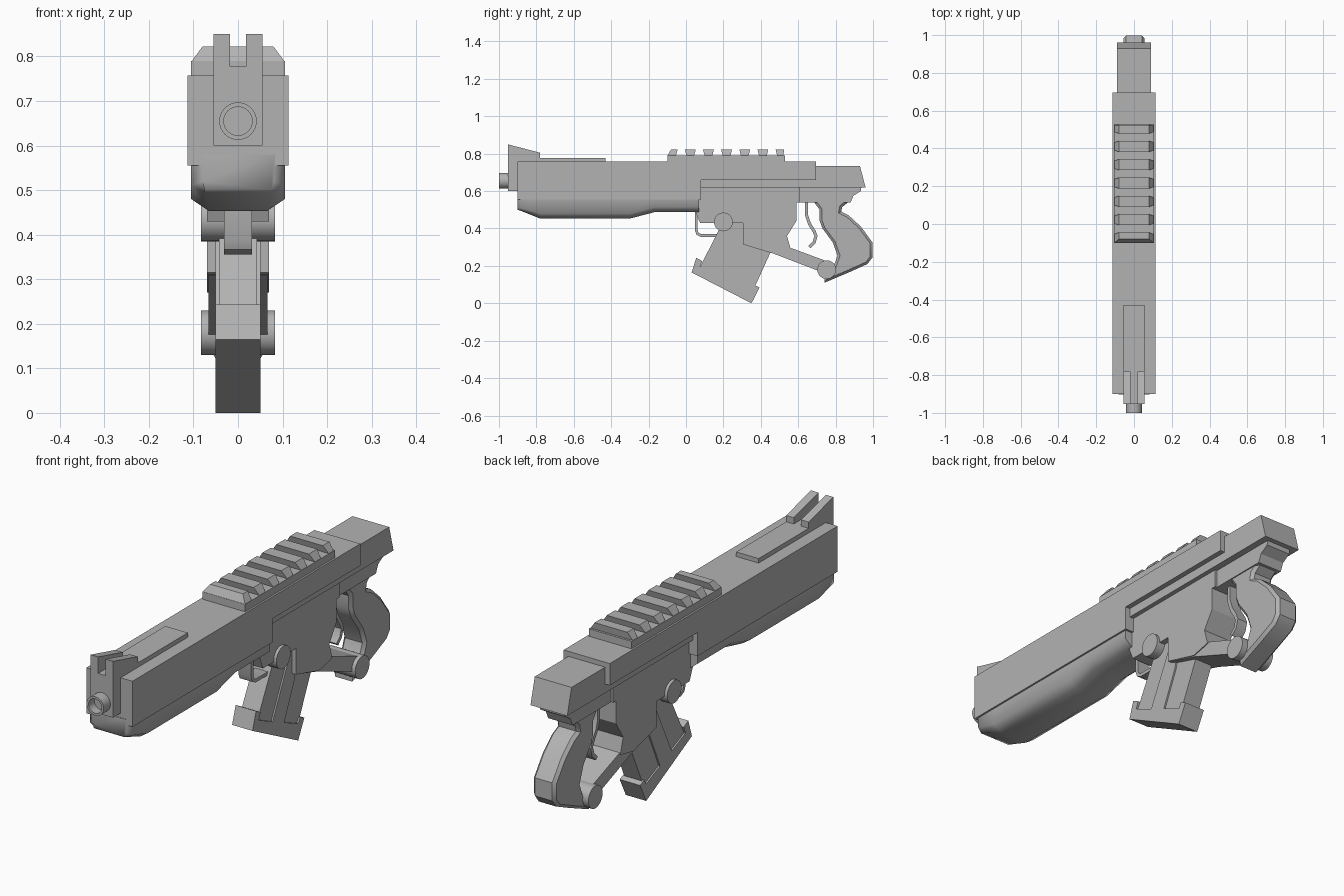
import bpy, bmesh
from math import pi
from mathutils import Vector, Matrix

if "Cube" in bpy.data.objects:
    bpy.data.objects.remove(bpy.data.objects["Cube"])

# Dark grey finish shared by all parts
metal = bpy.data.materials.new("dark_grey")
metal.diffuse_color = (0.45, 0.45, 0.45, 1)
metal.use_nodes = True
metal.node_tree.nodes["Principled BSDF"].inputs["Base Color"].default_value = metal.diffuse_color


def finish(name, bm, smooth=0):
    """Turn a bmesh into an object; smooth is the sharp-edge angle or 0 for flat."""
    bmesh.ops.recalc_face_normals(bm, faces=bm.faces)
    me = bpy.data.meshes.new(name)
    bm.to_mesh(me)
    bm.free()
    me.materials.append(metal)
    ob = bpy.data.objects.new(name, me)
    bpy.context.collection.objects.link(ob)
    if smooth:
        bpy.ops.object.select_all(action='DESELECT')
        ob.select_set(True)
        bpy.context.view_layer.objects.active = ob
        bpy.ops.object.shade_smooth_by_angle(angle=smooth)
    return ob


def prism(name, pts, x1, x0=None, chamfer=0, smooth=0):
    """Side profile (y, z) extruded along x from x0 to x1."""
    x0 = -x1 if x0 is None else x0
    bm = bmesh.new()
    a = [bm.verts.new((x0, y, z)) for y, z in pts]
    b = [bm.verts.new((x1, y, z)) for y, z in pts]
    caps = [bm.faces.new(a), bm.faces.new(b[::-1])]
    n = len(pts)
    for i in range(n):
        j = (i + 1) % n
        bm.faces.new((a[i], b[i], b[j], a[j]))
    bmesh.ops.recalc_face_normals(bm, faces=bm.faces)
    if chamfer:
        edges = list({e for f in caps for e in f.edges})
        bmesh.ops.bevel(bm, geom=edges, offset=chamfer, segments=1,
                        affect='EDGES', clamp_overlap=True)
    return finish(name, bm, smooth)


def box(name, y0, y1, z0, z1, x):
    return prism(name, [(y0, z0), (y1, z0), (y1, z1), (y0, z1)], x)


def strip(name, path, thick, half):
    """Bent metal strip following a side path."""
    p = [Vector(q) for q in path]
    left, right = [], []
    for i, q in enumerate(p):
        t = (p[min(i + 1, len(p) - 1)] - p[max(i - 1, 0)]).normalized()
        n = Vector((-t.y, t.x)) * thick / 2
        left.append(tuple(q + n))
        right.append(tuple(q - n))
    return prism(name, left + right[::-1], half, smooth=0.6)


def loft(name, sections, smooth=0):
    """Skin a row of matching cross-sections."""
    bm = bmesh.new()
    rings = [[bm.verts.new(c) for c in s] for s in sections]
    n = len(rings[0])
    for r, s in zip(rings, rings[1:]):
        for i in range(n):
            j = (i + 1) % n
            bm.faces.new((r[i], r[j], s[j], s[i]))
    bm.faces.new(rings[0])
    bm.faces.new(rings[-1])
    return finish(name, bm, smooth)


def pivot_pin(name, y, z, r, half):
    bm = bmesh.new()
    bmesh.ops.create_cone(bm, cap_ends=True, segments=32, radius1=r, radius2=r,
                          depth=2 * half,
                          matrix=Matrix.Translation((0, y, z)) @ Matrix.Rotation(pi / 2, 4, 'Y'))
    return finish(name, bm, 0.6)


# Upper body: deep at the front, shallower over the receiver
prism("upper_body", [(-0.90, 0.555), (0.08, 0.555), (0.08, 0.66), (0.695, 0.66),
                     (0.695, 0.757), (-0.90, 0.757)], 0.113)
prism("rear_block", [(0.08, 0.62), (0.96, 0.62), (0.93, 0.735), (0.08, 0.735)], 0.09)


# Lower handguard, tapered at the nose
def guard_section(y, w, bw, top, mid, bot):
    return [(-w, y, top), (-w, y, mid), (-bw, y, bot), (bw, y, bot), (w, y, mid), (w, y, top)]


loft("handguard", [guard_section(-0.902, 0.08, 0.075, 0.58, 0.52, 0.50),
                   guard_section(-0.885, 0.105, 0.075, 0.58, 0.51, 0.495),
                   guard_section(-0.78, 0.105, 0.065, 0.58, 0.48, 0.453),
                   guard_section(-0.30, 0.105, 0.065, 0.58, 0.48, 0.453),
                   guard_section(-0.17, 0.105, 0.07, 0.58, 0.515, 0.487),
                   guard_section(0.07, 0.105, 0.07, 0.58, 0.515, 0.487)], 1.1)

# Front block, top strip and sight prongs
prism("front_block", [(-0.953, 0.60), (-0.953, 0.777), (-0.43, 0.777), (-0.43, 0.74),
                      (-0.80, 0.70), (-0.80, 0.60)], 0.055)
for side, x0, x1 in (("left", -0.055, -0.018), ("right", 0.018, 0.055)):
    prism("sight_prong_" + side, [(-0.953, 0.77), (-0.953, 0.85), (-0.78, 0.805),
                                  (-0.78, 0.77)], x1, x0)

# Hollow muzzle
bm = bmesh.new()
bmesh.ops.create_cone(bm, cap_ends=True, segments=32, radius1=0.042, radius2=0.042, depth=0.1,
                      matrix=Matrix.Translation((0, -0.95, 0.655)) @ Matrix.Rotation(pi / 2, 4, 'X'))
front = min(bm.faces, key=lambda f: f.calc_center_median().y)
bmesh.ops.inset_region(bm, faces=[front], thickness=0.01)
ext = bmesh.ops.extrude_face_region(bm, geom=[front])
bmesh.ops.translate(bm, vec=(0, 0.04, 0),
                    verts=[v for v in ext["geom"] if isinstance(v, bmesh.types.BMVert)])
if front.is_valid:
    bmesh.ops.delete(bm, geom=[front], context='FACES_ONLY')
finish("muzzle", bm, 0.6)

# Accessory rail: base plus seven teeth with sloped ends
box("rail_base", -0.10, 0.53, 0.75, 0.79, 0.105)
for i in range(7):
    y = -0.074 + i * 0.097
    b0, b1, t0, t1 = y - 0.02, y + 0.02, y - 0.029, y + 0.029
    if i == 0:
        b0, t0 = -0.10, -0.08
    if i == 6:
        b1, t1 = 0.52, 0.525
    low = [(-0.105, b0, 0.788), (0.105, b0, 0.788), (0.105, b1, 0.788), (-0.105, b1, 0.788)]
    high = [(-0.08, t0, 0.822), (0.08, t0, 0.822), (0.08, t1, 0.822), (-0.08, t1, 0.822)]
    loft("rail_tooth_%d" % i, [low, high])

# Lower receiver, narrower rear frame and guard bar
prism("lower_receiver", [(0.08, 0.64), (0.05, 0.49), (0.075, 0.43), (0.305, 0.43),
                         (0.305, 0.315), (0.47, 0.27), (0.56, 0.29), (0.54, 0.36),
                         (0.59, 0.44), (0.59, 0.54), (0.61, 0.54), (0.61, 0.64)], 0.07)
prism("rear_frame", [(0.58, 0.64), (0.58, 0.54), (0.88, 0.54), (0.895, 0.575),
                     (0.935, 0.60), (0.94, 0.64)], 0.06)
prism("guard_bar", [(0.32, 0.31), (0.32, 0.36), (0.53, 0.34), (0.55, 0.30),
                    (0.78, 0.215), (0.73, 0.165), (0.47, 0.265)], 0.066)
pivot_pin("magazine_pin", 0.20, 0.435, 0.05, 0.083)
pivot_pin("guard_pin", 0.752, 0.18, 0.05, 0.083)

# Grip with chamfered sides
prism("grip", [(0.67, 0.56), (0.715, 0.50), (0.715, 0.44), (0.73, 0.40), (0.785, 0.325),
               (0.81, 0.255), (0.79, 0.20), (0.74, 0.14), (0.74, 0.11), (0.87, 0.165),
               (0.97, 0.21), (0.997, 0.245), (0.997, 0.325), (0.935, 0.41), (0.87, 0.47),
               (0.83, 0.49), (0.835, 0.515), (0.88, 0.55), (0.88, 0.57)], 0.055,
      chamfer=0.022, smooth=0.6)

# Trigger and front release hook
strip("trigger", [(0.645, 0.56), (0.645, 0.47), (0.66, 0.425), (0.685, 0.385), (0.695, 0.36),
                  (0.685, 0.325), (0.66, 0.30)], 0.017, 0.025)
strip("release_hook", [(0.055, 0.50), (0.055, 0.39), (0.062, 0.372), (0.08, 0.363),
                       (0.18, 0.363)], 0.015, 0.031)

# Slanted magazine, side ribs and base cap
prism("magazine", [(0.07, 0.185), (0.19, 0.42), (0.30, 0.45), (0.46, 0.29), (0.355, 0.06)], 0.043)
prism("magazine_rib", [(0.16, 0.13), (0.305, 0.43), (0.35, 0.40), (0.325, 0.28),
                       (0.245, 0.10)], 0.05)
prism("magazine_base", [(0.03, 0.165), (0.055, 0.243), (0.087, 0.226), (0.074, 0.195),
                        (0.35, 0.075), (0.363, 0.098), (0.393, 0.085), (0.35, 0.0)], 0.05)
